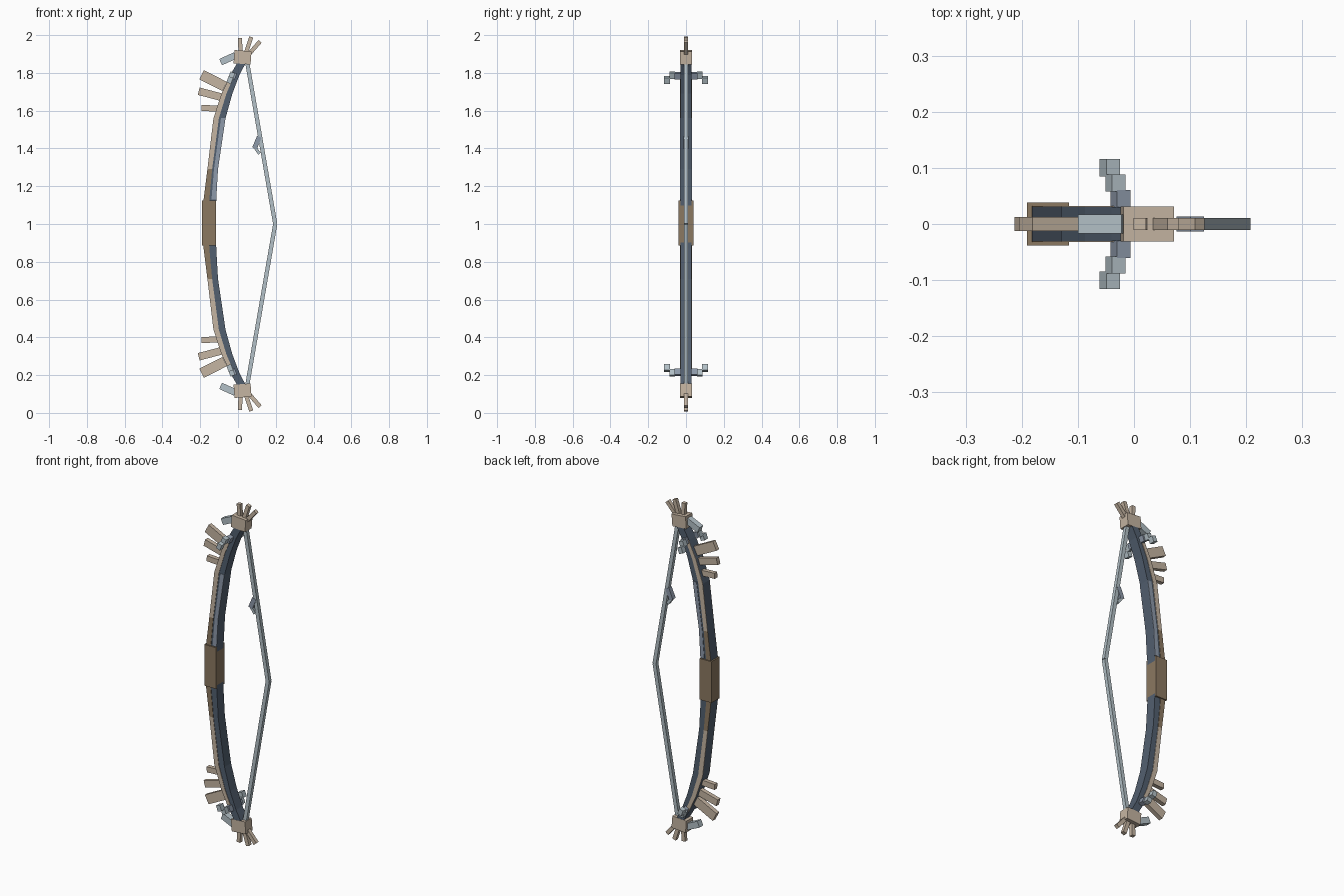
import bpy, bmesh
from mathutils import Vector

cube = bpy.data.objects.get("Cube")
if cube:
    bpy.data.objects.remove(cube, do_unlink=True)


def material(name, r, g, b):
    m = bpy.data.materials.new(name)
    m.use_nodes = True
    m.diffuse_color = (r, g, b, 1)
    m.node_tree.nodes["Principled BSDF"].inputs["Base Color"].default_value = (r, g, b, 1)
    return m


tan = material("pale tan", 0.56, 0.46, 0.36)
brown = material("brown", 0.26, 0.19, 0.12)
slate = material("dark slate", 0.085, 0.115, 0.16)
steel = material("blue grey", 0.27, 0.32, 0.40)
pale = material("pale blue grey", 0.45, 0.53, 0.57)


def strip(name, left, right, y0, y1, mat):
    """Solid between two matching x-z edge lines, from y0 to y1."""
    bm = bmesh.new()
    rings = []
    for (ax, az), (bx, bz) in zip(left, right):
        rings.append([bm.verts.new(c) for c in
                      ((ax, y0, az), (bx, y0, bz), (bx, y1, bz), (ax, y1, az))])
    for r, s in zip(rings, rings[1:]):
        for i in range(4):
            j = (i + 1) % 4
            bm.faces.new((r[i], r[j], s[j], s[i]))
    bm.faces.new(rings[0])
    bm.faces.new(rings[-1])
    bmesh.ops.recalc_face_normals(bm, faces=bm.faces)
    mesh = bpy.data.meshes.new(name)
    bm.to_mesh(mesh)
    bm.free()
    mesh.materials.append(mat)
    obj = bpy.data.objects.new(name, mesh)
    bpy.context.collection.objects.link(obj)
    return obj


def bar(name, p, q, width, half_y, mat, y=0):
    """Box running from p to q in the x-z plane."""
    p, q = Vector(p), Vector(q)
    d = (q - p).normalized()
    n = Vector((-d.y, d.x)) * width / 2
    return strip(name, (p + n, q + n), (p - n, q - n), y - half_y, y + half_y, mat)


def flip(points, side):
    """Mirror x-z points to the lower half when side is -1."""
    return [(x, 1 + side * (z - 1)) for x, z in points]


def between(a, b, f):
    return [tuple(Vector(p).lerp(Vector(q), f)) for p, q in zip(a, b)]


# Edge lines of the upper limb, grip to tip
outer = [(-.187, 1), (-.182, 1.13), (-.162, 1.29), (-.13, 1.56), (-.087, 1.69), (-.04, 1.79), (.0, 1.86)]
inner = [(-.117, 1), (-.115, 1.13), (-.106, 1.29), (-.066, 1.56), (-.03, 1.69), (.008, 1.79), (.045, 1.86)]

# Grip
bar("grip", (-.153, .885), (-.153, 1.125), .075, .0385, brown)

for side, part in ((1, "upper"), (-1, "lower")):
    def piece(name, p, q, width, half_y, mat, y=0):
        a, b = flip((p, q), side)
        return bar(part + "_" + name, a, b, width, half_y, mat, y)

    # Limb and the inlays on its front and back
    out, inn = flip(outer, side), flip(inner, side)
    strip(part + "_limb", out, inn, -.03, .03, slate)
    middle = between(out, inn, .45)
    inside = between(out, inn, .62)
    for face, y in (("front", -.031), ("back", .031)):
        lo, hi = y - .0015, y + .0015
        strip(f"{part}_{face}_brown_inlay", out[:3], middle[:3], lo, hi, brown)
        strip(f"{part}_{face}_tan_inlay", out[2:6], middle[2:6], lo, hi, tan)
        if side == 1:
            strip(f"{part}_{face}_pale_inlay", inside[1:4], inn[1:4], lo, hi, steel)

    # Tip block with its crown of spikes
    piece("tip_block", (-.021, 1.886), (.069, 1.879), .07, .031, tan)
    for i, (p, q) in enumerate((((.014, 1.9), (.010, 1.985)),
                                ((.04, 1.9), (.07, 1.99)),
                                ((.05, 1.89), (.117, 1.967)))):
        piece(f"crown_spike_{i + 1}", p, q, .022, .011, tan)
    piece("tip_prong", (-.092, 1.857), (-.015, 1.892), .036, .017, pale)

    # Feather fins on the outer edge
    for i, (p, q, w) in enumerate((((-.193, 1.79), (-.07, 1.728), .054),
                                   ((-.208, 1.703), (-.09, 1.672), .04),
                                   ((-.193, 1.615), (-.1, 1.61), .032))):
        piece(f"feather_{i + 1}", p, q, w, .0125, tan)

    # Stepped side horns
    for hand, sy in (("front", -1), ("back", 1)):
        for i, (x, y, z, mat) in enumerate(((-.024, .045, 1.785, steel),
                                            (-.033, .073, 1.787, pale),
                                            (-.043, .1, 1.762, pale))):
            piece(f"{hand}_horn_{i + 1}", (x - .006, z - .016), (x + .006, z + .016),
                  .026, .0155, mat, sy * y)

    # Bowstring half
    piece("string", (.048, 1.86), (.197, 1.0), .022, .011, pale)

# Tassel tied to the string
bar("tassel_knot", (.088, 1.402), (.113, 1.462), .026, .013, steel)
bar("tassel_end", (.083, 1.415), (.114, 1.372), .016, .01, pale)
